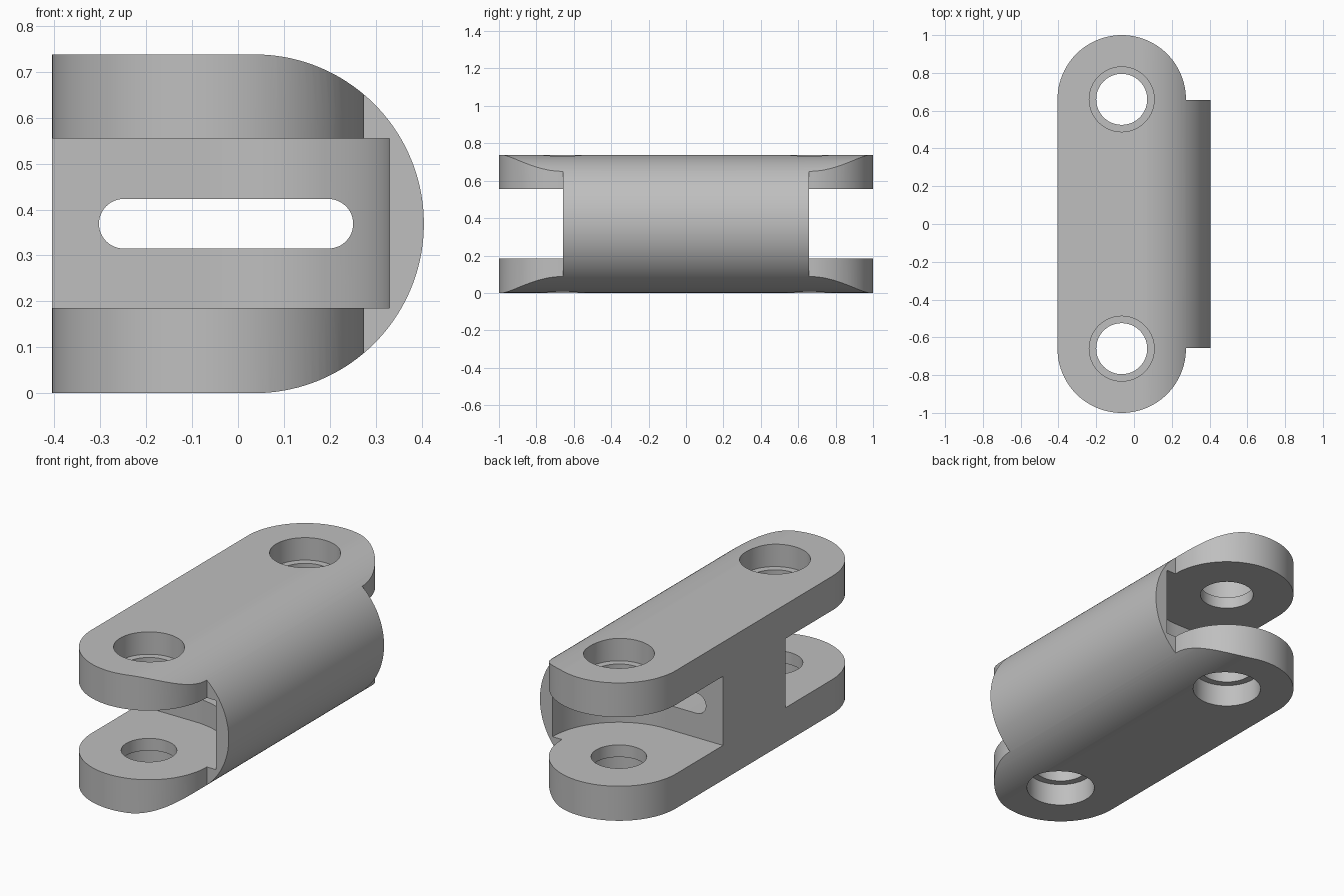
import bpy, bmesh
from math import cos, sin, pi, sqrt
from mathutils import Vector

old = bpy.data.objects.get("Cube")
if old:
    bpy.data.objects.remove(old, do_unlink=True)

H = 0.738                   # overall height
PX, PY, R = -0.065, 0.66, 0.34   # pin position and rounded end radius
CLEAR = 0.395               # swing clearance radius

grey = bpy.data.materials.new("plain grey")
grey.use_nodes = True
colour = (0.52, 0.52, 0.52, 1)
grey.diffuse_color = colour
grey.node_tree.nodes["Principled BSDF"].inputs["Base Color"].default_value = colour


def arc(cx, cy, r, a0, a1, n=48):
    return [(cx + r * cos(a0 + (a1 - a0) * i / n),
             cy + r * sin(a0 + (a1 - a0) * i / n)) for i in range(n + 1)]


def prism(name, outline, lo, hi, axis="Z"):
    """Extrude an outline (xy along Z, or xz along Y)."""
    bm = bmesh.new()
    place = (lambda p: (p[0], p[1], lo)) if axis == "Z" else (lambda p: (p[0], lo, p[1]))
    face = bm.faces.new([bm.verts.new(place(p)) for p in outline])
    out = bmesh.ops.extrude_face_region(bm, geom=[face])
    move = Vector((0, 0, hi - lo)) if axis == "Z" else Vector((0, hi - lo, 0))
    bmesh.ops.translate(bm, vec=move,
                        verts=[v for v in out["geom"] if isinstance(v, bmesh.types.BMVert)])
    bmesh.ops.recalc_face_normals(bm, faces=bm.faces)
    mesh = bpy.data.meshes.new(name)
    bm.to_mesh(mesh)
    bm.free()
    mesh.materials.append(grey)
    ob = bpy.data.objects.new(name, mesh)
    bpy.context.collection.objects.link(ob)
    return ob


def combine(target, tool, operation):
    tool.hide_render = True
    mod = target.modifiers.new("cut", "BOOLEAN")
    mod.operation = operation
    mod.solver = "EXACT"
    mod.object = tool
    bpy.context.view_layer.objects.active = target
    bpy.ops.object.modifier_apply(modifier=mod.name)
    bpy.data.objects.remove(tool, do_unlink=True)


# Body: half-round side profile trimmed to the plan outline
mid = H / 2
profile = [(-0.5, 0)] + arc(0.405 - mid, mid, mid, -pi / 2, pi / 2, 72) + [(-0.5, H)]
body = prism("link_body", profile, -1.2, 1.2, "Y")
plan = ([(0.5, -0.657), (0.5, 0.657), (PX + R, 0.657)]
        + arc(PX, PY, R, 0, pi) + arc(PX, -PY, R, pi, 2 * pi)
        + [(PX + R, -0.657)])
combine(body, prism("plan_trim", plan, -0.2, 1.0), "INTERSECT")

# Fork gaps, rounded on one side and square on the other
for s in (1, -1):
    gap = ([(-0.6, 1.2), (-0.6, PY - CLEAR)]
           + arc(PX, PY, CLEAR, -pi / 2, 0) + [(PX + CLEAR, 1.2)])
    gap = [(x, s * y) for x, y in gap]
    combine(body, prism("fork_gap", gap, 0.185, 0.555), "DIFFERENCE")

# Long slot through the middle
slot = (arc(0.197, mid, 0.054, -pi / 2, pi / 2, 24)
        + arc(-0.249, mid, 0.054, pi / 2, 3 * pi / 2, 24))
combine(body, prism("through_slot", slot, -0.8, 0.8, "Y"), "DIFFERENCE")

# Pin holes with a counterbore on each outer face
for s in (1, -1):
    for r, lo, hi in ((0.135, -0.1, 0.9), (0.172, -0.1, 0.12), (0.172, H - 0.12, 0.9)):
        ring = arc(PX, s * PY, r, 0, 2 * pi, 64)[:-1]
        combine(body, prism("pin_hole", ring, lo, hi), "DIFFERENCE")

# Smooth the curved walls, keep the edges crisp
bpy.ops.object.select_all(action="DESELECT")
body.select_set(True)
bpy.context.view_layer.objects.active = body
bpy.ops.object.shade_smooth_by_angle(angle=pi / 9)
